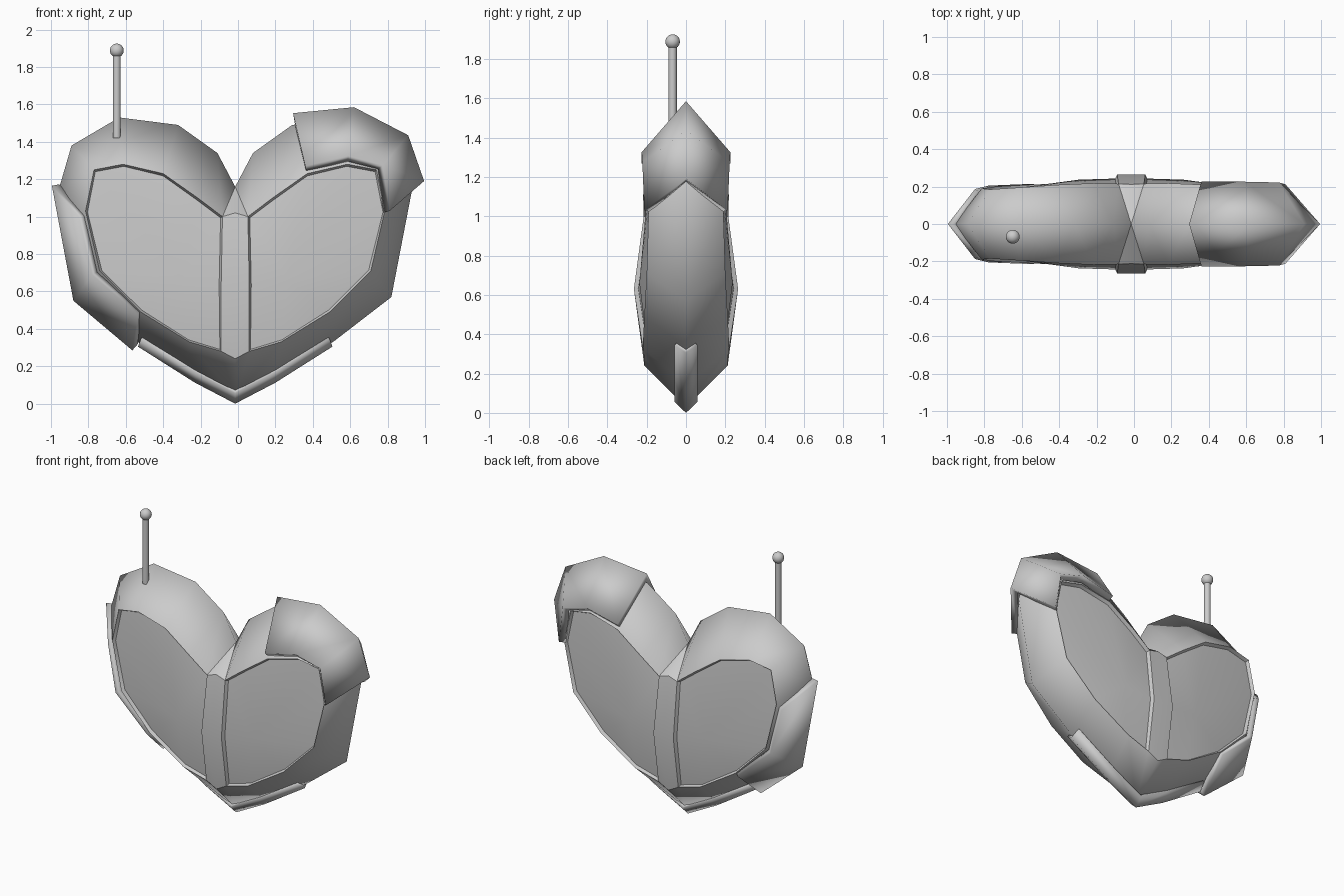
import bpy
from mathutils import Vector
from math import radians

if "Cube" in bpy.data.objects:
    bpy.data.objects.remove(bpy.data.objects["Cube"])

CX = -0.015  # heart's centre line


def smooth(ob, angle=40):
    bpy.ops.object.select_all(action='DESELECT')
    ob.select_set(True)
    bpy.context.view_layer.objects.active = ob
    bpy.ops.object.shade_smooth_by_angle(angle=radians(angle))


def make(name, verts, faces, mirror_x=False, x=0.0, thick=0.0):
    me = bpy.data.meshes.new(name)
    me.from_pydata([tuple(v) for v in verts], [], faces)
    ob = bpy.data.objects.new(name, me)
    bpy.context.collection.objects.link(ob)
    ob.location.x = x
    smooth(ob)
    m = ob.modifiers.new("Mirror", 'MIRROR')
    m.use_axis = (mirror_x, True, False)
    if thick:
        s = ob.modifiers.new("Solidify", 'SOLIDIFY')
        s.thickness = thick
        s.offset = -1
        s.use_even_offset = True
    return ob


def plate(name, ridge, edge, thick, **kw):
    # armour strip between a ridge on y = 0 and a front edge
    n = len(ridge)
    verts = [(x, 0, z) for x, z in ridge] + list(edge)
    faces = [(i, i + 1, n + i + 1, n + i) for i in range(n - 1)]
    return make(name, verts, faces, thick=thick, **kw)


# heart body: one quarter, outer ridge and front rim
outer = [(0, .03), (.215, .14), (.53, .335), (.835, .57), (.945, 1.14),
         (.875, 1.38), (.62, 1.53), (.305, 1.49), (.095, 1.34), (0, 1.16)]
rim = [(.075, -.212, .28), (.245, -.22, .33), (.505, -.212, .49),
       (.725, -.2, .71), (.80, -.19, 1.03), (.755, -.185, 1.25),
       (.60, -.195, 1.28), (.385, -.21, 1.23), (.20, -.218, 1.10),
       (.068, -.215, 1.0), (.075, -.265, .63)]
column = [(0, -.212, .24), (0, -.265, .63), (0, -.212, 1.02)]
no, nr = len(outer), len(rim)
R, C = no, no + nr
faces = [(i, i + 1, R + i + 1, R + i) for i in range(no - 1)]
faces += [(0, R, C), (no - 1, C + 2, R + 9),
          (C, R, R + 10, C + 1), (C + 1, R + 10, R + 9, C + 2)]

# recessed panel inside the rim
mid = Vector((.42, -.2, .78))
panel = []
for p in rim:
    v = Vector(p)
    d = mid - v
    d.y = 0
    panel.append(v + d.normalized() * .012 + Vector((0, .022, 0)))
P = C + 3
for i in range(nr):
    j = (i + 1) % nr
    faces += [(R + i, R + j, P + j, P + i), (P + i, P + j, P + nr)]
verts = [(x, 0, z) for x, z in outer] + rim + column + panel + [(.28, -.237, .66)]
make("heart_body", verts, faces, mirror_x=True, x=CX)

# shoulder plate on the right lobe
plate("shoulder_plate",
      [(.995, 1.19), (.91, 1.435), (.62, 1.585), (.295, 1.553)],
      [(.81, -.212, 1.03), (.775, -.222, 1.275), (.59, -.226, 1.325), (.36, -.226, 1.27)], .045)

# side plate on the left flank
plate("side_plate",
      [(-.995, 1.165), (-.88, .55), (-.565, .285)],
      [(-.85, -.187, 1.0), (-.78, -.205, .69), (-.538, -.215, .475)], .035)

# narrow keel strip along the bottom ridge
plate("keel_strip", [(0, 0), (.215, .112), (.52, .305)],
      [(0, -.058, .055), (.21, -.058, .165), (.505, -.058, .345)],
      .03, mirror_x=True, x=CX)

# antenna rod and ball
bpy.ops.mesh.primitive_cylinder_add(vertices=20, radius=.021, depth=.46, location=(-.648, -.068, 1.65))
rod = bpy.context.object
rod.name = "antenna_rod"
smooth(rod)
bpy.ops.mesh.primitive_uv_sphere_add(segments=20, ring_count=12, radius=.037, location=(-.648, -.068, 1.888))
ball = bpy.context.object
ball.name = "antenna_ball"
smooth(ball)
